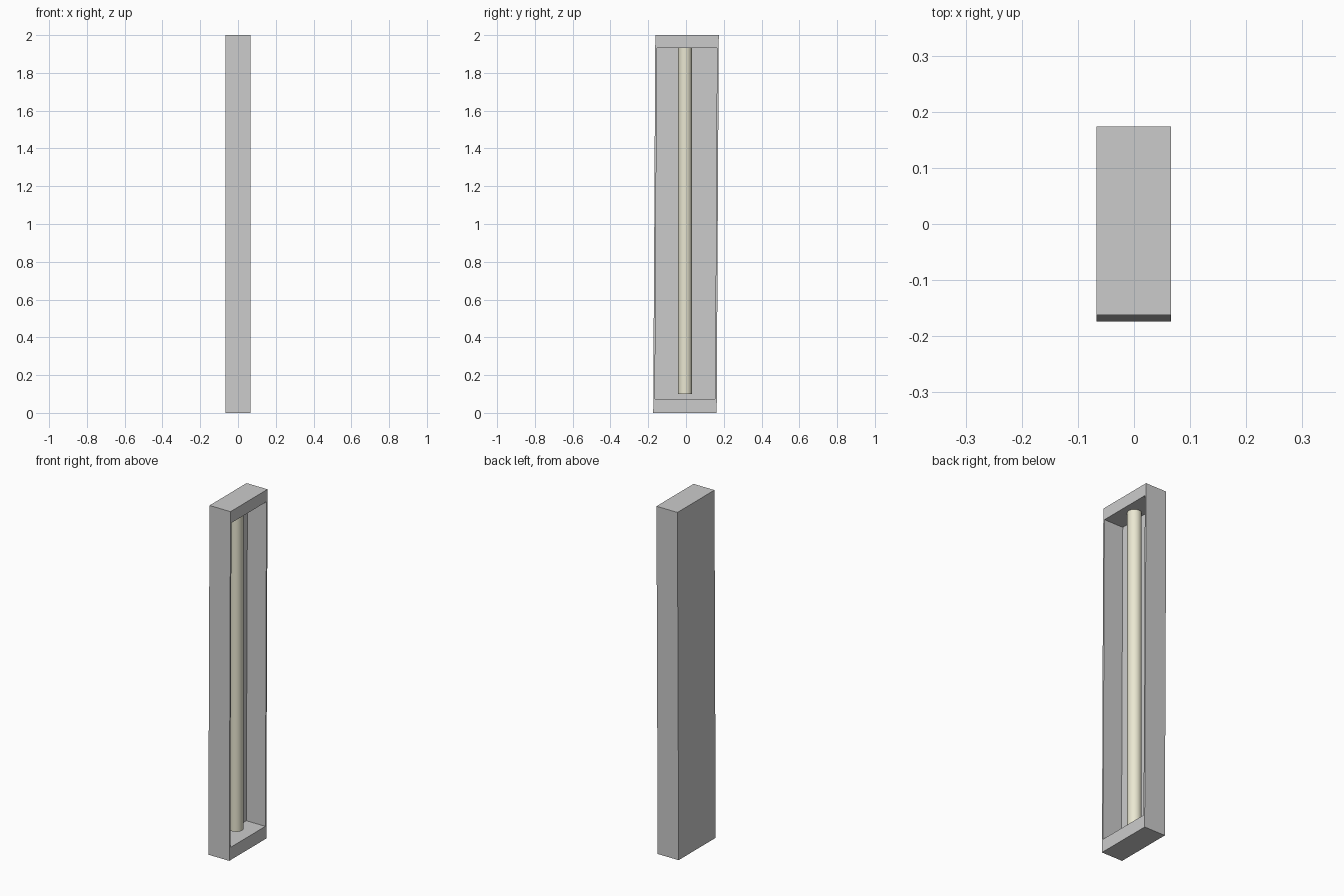
import bpy
import bmesh

if "Cube" in bpy.data.objects:
    bpy.data.objects.remove(bpy.data.objects["Cube"])

HEIGHT = 2.0
LEAN = 0.011  # how far the top sits behind the bottom in y


def lean_y(y, z):
    return y + LEAN * (z / HEIGHT - 0.5)


def ring(bm, x, half_y, z0, z1):
    pts = [(-half_y, z0), (half_y, z0), (half_y, z1), (-half_y, z1)]
    return [bm.verts.new((x, lean_y(y, z), z)) for y, z in pts]


# Housing: closed back, thin side walls, thick ends, open toward +x
bm = bmesh.new()
rings = [
    ring(bm, -0.067, 0.168, 0.0, HEIGHT),   # back, outer
    ring(bm, 0.066, 0.168, 0.0, HEIGHT),    # rim, outer
    ring(bm, 0.066, 0.159, 0.073, 1.932),   # rim, inner
    ring(bm, -0.055, 0.159, 0.073, 1.932),  # cavity floor
]
for a, b in zip(rings, rings[1:]):
    for i in range(4):
        j = (i + 1) % 4
        bm.faces.new((a[i], a[j], b[j], b[i]))
bm.faces.new(rings[0][::-1])
bm.faces.new(rings[-1])
bmesh.ops.recalc_face_normals(bm, faces=bm.faces[:])
mesh = bpy.data.meshes.new("housing")
bm.to_mesh(mesh)
bm.free()
bpy.context.collection.objects.link(bpy.data.objects.new("housing", mesh))

# Light tube standing in the cavity
z0, z1 = 0.1, 1.932
bpy.ops.mesh.primitive_cylinder_add(
    vertices=32, radius=0.037, depth=z1 - z0,
    location=(-0.007, -0.005, (z0 + z1) / 2))
tube = bpy.context.object
tube.name = "light_tube"
bpy.ops.object.shade_smooth_by_angle()
cream = bpy.data.materials.new("cream")
cream.diffuse_color = (0.82, 0.80, 0.64, 1.0)
cream.use_nodes = True
cream.node_tree.nodes["Principled BSDF"].inputs["Base Color"].default_value = cream.diffuse_color
tube.data.materials.append(cream)
